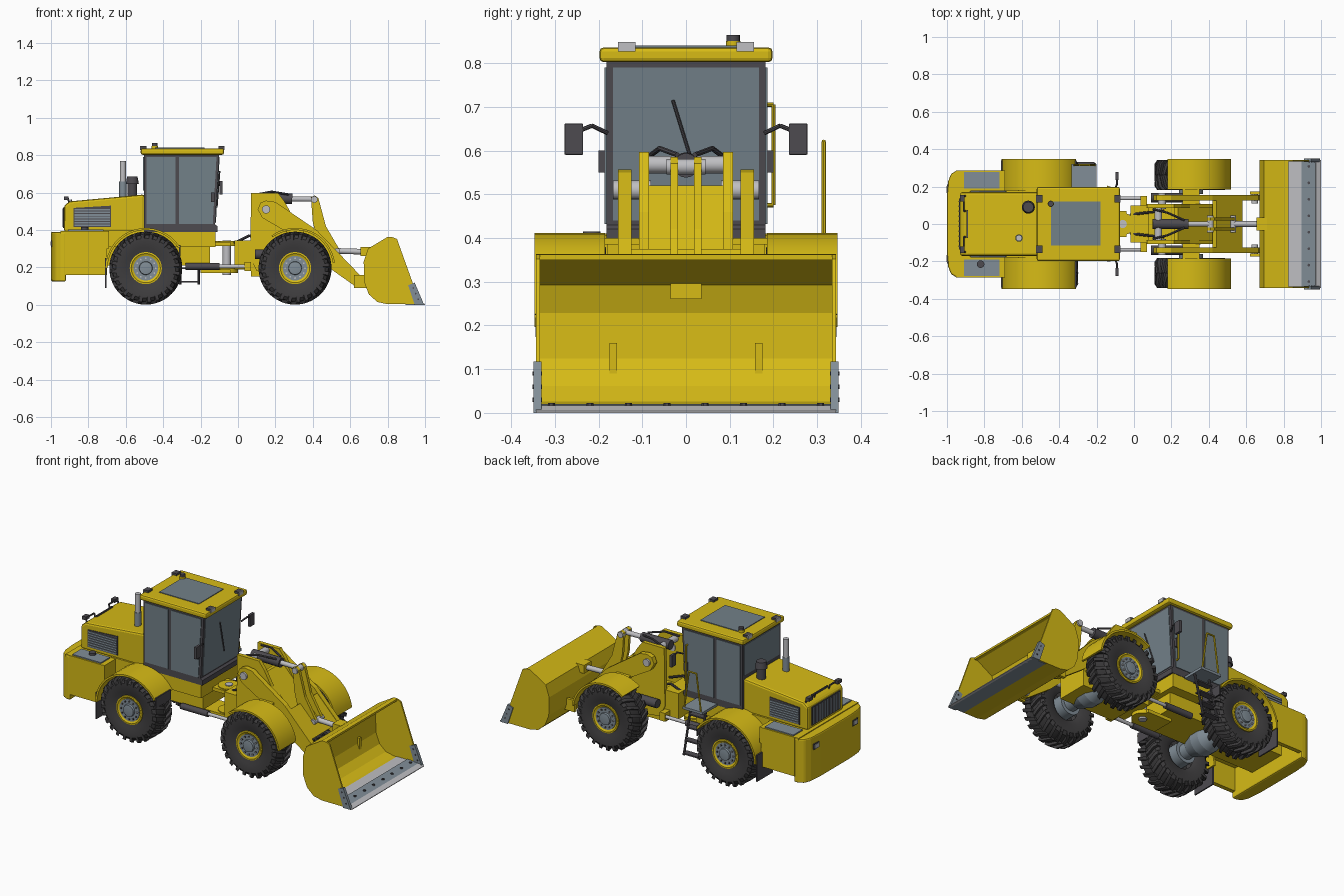
import bpy, bmesh, math
from mathutils import Vector, Matrix


def material(name, r, g, b):
    m = bpy.data.materials.new(name)
    m.diffuse_color = (r, g, b, 1)
    return m


YELLOW = material("yellow paint", 0.68, 0.50, 0.008)
TYRE = material("tyre rubber", 0.05, 0.048, 0.05)
DARK = material("dark trim", 0.075, 0.07, 0.08)
GLASS = material("blue grey glass", 0.17, 0.22, 0.25)
STEEL = material("steel grey", 0.22, 0.27, 0.31)
SILVER = material("light silver", 0.52, 0.52, 0.54)


def finish(name, bm, mats, bevel=0, smooth=False):
    bmesh.ops.recalc_face_normals(bm, faces=bm.faces)
    me = bpy.data.meshes.new(name)
    bm.to_mesh(me)
    bm.free()
    for m in mats if isinstance(mats, list) else [mats]:
        me.materials.append(m)
    ob = bpy.data.objects.new(name, me)
    bpy.context.collection.objects.link(ob)
    if bevel:
        mod = ob.modifiers.new("bevel", 'BEVEL')
        mod.width, mod.segments, mod.limit_method = bevel, 2, 'ANGLE'
    if smooth:
        bpy.context.view_layer.objects.active = ob
        ob.select_set(True)
        bpy.ops.object.shade_smooth_by_angle(angle=math.radians(35))
        ob.select_set(False)
    return ob


def prism(name, pts, a, b, mat, bevel=0, axis='y', smooth=False):
    """Extrude an xz (axis y) or xy (axis z) outline from a to b."""
    bm = bmesh.new()
    at = (lambda p, d: (p[0], d, p[1])) if axis == 'y' else (lambda p, d: (p[0], p[1], d))
    lo = [bm.verts.new(at(p, a)) for p in pts]
    hi = [bm.verts.new(at(p, b)) for p in pts]
    bm.faces.new(lo)
    bm.faces.new(hi)
    for i in range(len(pts)):
        j = (i + 1) % len(pts)
        bm.faces.new((lo[i], lo[j], hi[j], hi[i]))
    return finish(name, bm, mat, bevel, smooth)


def box(name, x0, x1, y0, y1, z0, z1, mat, bevel=0):
    return prism(name, [(x0, z0), (x1, z0), (x1, z1), (x0, z1)], y0, y1, mat, bevel)


def rod(name, p, q, r, mat, n=16, r2=None):
    p, q = Vector(p), Vector(q)
    d = q - p
    bm = bmesh.new()
    bmesh.ops.create_cone(bm, cap_ends=True, segments=n, radius1=r, radius2=r if r2 is None else r2,
                          depth=d.length, matrix=Matrix.Translation((p + q) / 2) @ d.to_track_quat('Z', 'Y').to_matrix().to_4x4())
    return finish(name, bm, mat, 0, True)


def pipe(name, pts, r, mat):
    for p, q in zip(pts, pts[1:]):
        rod(name, p, q, r, mat, 8)


def lathe(bm, prof, n, idx):
    """Revolve (radius, y) points about the y axis."""
    rings = [[bm.verts.new((r * math.cos(t), y, r * math.sin(t)))
              for t in (2 * math.pi * i / n for i in range(n))] for r, y in prof]
    for u, v in zip(rings, rings[1:]):
        for i in range(n):
            j = (i + 1) % n
            bm.faces.new((u[i], u[j], v[j], v[i])).material_index = idx
    bm.faces.new(rings[-1]).material_index = idx


# Wheels: tyre, chevron lugs, yellow rim, grey hub and bolts
bm = bmesh.new()
lathe(bm, [(0.08, 0.06), (0.11, 0.075), (0.16, 0.076), (0.178, 0.062), (0.182, 0), (0.178, -0.062),
           (0.16, -0.076), (0.11, -0.075), (0.084, -0.062)], 48, 0)
for s in (-1, 1):
    for i in range(24):
        t = 2 * math.pi * (i + 0.25 * s) / 24
        sec = [(0.0, 0.195, 0.178, 0.0), (0.06, 0.195, 0.174, 0.12), (0.079, 0.182, 0.15, 0.17)]
        rows = [[bm.verts.new((r * math.cos(t + k + w), s * y, r * math.sin(t + k + w)))
                 for r, w in ((ro, -0.05), (ro, 0.05), (ri, 0.055), (ri, -0.055))] for y, ro, ri, k in sec]
        for u, v in zip(rows, rows[1:]):
            for a in range(4):
                bm.faces.new((u[a], u[(a + 1) % 4], v[(a + 1) % 4], v[a]))
        bm.faces.new(rows[0])
        bm.faces.new(rows[2])
lathe(bm, [(0.086, -0.05), (0.086, -0.07), (0.078, -0.071), (0.066, -0.063)], 32, 1)
lathe(bm, [(0.066, -0.062), (0.066, -0.068), (0.036, -0.068), (0.034, -0.08), (0.02, -0.082)], 32, 2)
for i in range(12):
    t = math.pi * i / 6
    n0 = len(bm.faces)
    bmesh.ops.create_cone(bm, cap_ends=True, segments=6, radius1=0.005, radius2=0.005, depth=0.012, matrix=Matrix.Translation(
        (0.053 * math.cos(t), -0.07, 0.053 * math.sin(t))) @ Matrix.Rotation(math.pi / 2, 4, 'X'))
    bm.faces.ensure_lookup_table()
    for f in bm.faces[n0:]:
        f.material_index = 3
wheel = finish("wheel", bm, [TYRE, YELLOW, STEEL, SILVER], 0, True)
for k, (x, s) in enumerate([(-0.493, -1), (-0.493, 1), (0.305, -1), (0.305, 1)]):
    ob = wheel if k == 0 else wheel.copy()
    if k:
        bpy.context.collection.objects.link(ob)
    ob.location = (x, s * 0.262, 0.196)
    ob.rotation_euler = (0, 0, math.pi if s > 0 else 0)

# Axles with differential housings
for x in (-0.493, 0.305):
    rod("axle", (x, -0.2, 0.196), (x, 0.2, 0.196), 0.045, STEEL, 24)
    for s in (-1, 1):
        rod("axle_flare", (x, s * 0.03, 0.196), (x, s * 0.11, 0.196), 0.08, STEEL, 24, 0.05)
        rod("axle_hub", (x, s * 0.16, 0.196), (x, s * 0.24, 0.196), 0.065, STEEL, 24)
    rod("differential", (x, -0.03, 0.196), (x, 0.03, 0.196), 0.08, STEEL, 24)


# Fenders
def fender(name, x, a0, a1, y0, y1):
    ang = [math.radians(a0 + (a1 - a0) * i / 16) for i in range(17)]
    pts = [(x + 0.215 * math.cos(t), 0.196 + 0.215 * math.sin(t)) for t in ang]
    pts += [(x + 0.204 * math.cos(t), 0.196 + 0.204 * math.sin(t)) for t in reversed(ang)]
    prism(name, pts, y0, y1, YELLOW, 0, 'y', True)


for s in (-1, 1):
    fender("rear_fender", -0.493, 180, 32, s * 0.17, s * 0.347)
    fender("front_fender", 0.305, 126, 8, s * 0.185, s * 0.347)
    box("front_fender_bracket", 0.26, 0.35, s * 0.1, s * 0.2, 0.385, 0.4, YELLOW)
    box("rear_mudflap", -0.712, -0.704, s * 0.19, s * 0.34, 0.09, 0.25, DARK)
    box("front_mudflap", -0.315, -0.308, s * 0.2, s * 0.34, 0.26, 0.32, DARK)

# Rear body: counterweight, side walls, deck
prism("counterweight", [(-0.92, -0.287), (-0.95, -0.285), (-0.978, -0.268), (-0.993, -0.23), (-1.0, -0.15), (-1.0, 0.15),
                        (-0.993, 0.23), (-0.978, 0.268), (-0.95, 0.285), (-0.92, 0.287)], 0.125, 0.39, YELLOW, 0.008, 'z')
box("rear_deck", -0.95, -0.69, -0.285, 0.285, 0.30, 0.395, YELLOW)
box("rear_frame", -0.92, -0.15, -0.12, 0.12, 0.21, 0.40, YELLOW)
box("rear_body", -0.72, -0.12, -0.18, 0.18, 0.31, 0.40, YELLOW)
for s in (-1, 1):
    box("rear_side_wall", -0.925, -0.70, s * 0.262, s * 0.287, 0.16, 0.395, YELLOW)
    box("deck_grating", -0.91, -0.72, s * 0.19, s * 0.278, 0.395, 0.402, STEEL)
    box("tail_light", -1.001, -0.99, s * 0.16, s * 0.21, 0.31, 0.345, DARK)
    box("tail_light_lens", -1.003, -1.0, s * 0.166, s * 0.204, 0.316, 0.339, SILVER)
rod("fuel_cap", (-0.82, -0.215, 0.40), (-0.82, -0.215, 0.415), 0.02, DARK)

# Engine hood with grilles
prism("hood", [(-0.93, 0.39), (-0.5, 0.39), (-0.5, 0.59), (-0.9, 0.553), (-0.93, 0.53)], -0.17, 0.17, YELLOW, 0.012)
box("rear_grille", -0.935, -0.925, -0.135, 0.135, 0.41, 0.52, DARK)
for i in range(10):
    y = -0.12 + i * 0.0267
    box("rear_grille_slat", -0.939, -0.93, y - 0.004, y + 0.004, 0.415, 0.515, STEEL)
for s in (-1, 1):
    prism("side_grille", [(-0.88, 0.415), (-0.68, 0.415), (-0.68, 0.53), (-0.88, 0.518)], s * 0.165, s * 0.174, DARK)
    for i in range(7):
        box("side_grille_slat", -0.875, -0.685, s * 0.17, s * 0.178, 0.42 + i * 0.014, 0.429 + i * 0.014, STEEL)
    pipe("hood_rail", [(-0.90, s * 0.15, 0.54), (-0.91, s * 0.15, 0.57), (-0.91, s * 0.07, 0.57), (-0.90, s * 0.07, 0.54)], 0.005, DARK)
    box("hood_lamp", -0.93, -0.905, s * 0.12, s * 0.155, 0.56, 0.58, DARK)
box("hood_slot", -0.895, -0.887, -0.075, 0.075, 0.55, 0.562, DARK)
rod("exhaust_base", (-0.615, -0.075, 0.57), (-0.615, -0.075, 0.66), 0.02, STEEL)
rod("exhaust_pipe", (-0.615, -0.075, 0.65), (-0.615, -0.075, 0.77), 0.016, SILVER)
rod("air_cleaner_stem", (-0.565, 0.09, 0.57), (-0.565, 0.09, 0.66), 0.026, DARK)
rod("air_cleaner_cap", (-0.565, 0.09, 0.645), (-0.565, 0.09, 0.685), 0.035, DARK, 20, 0.028)

# Cab: dark frame, glass plates, roof
prism("cab_frame", [(-0.503, 0.39), (-0.11, 0.39), (-0.11, 0.42), (-0.122, 0.43), (-0.1, 0.805), (-0.503, 0.805)], -0.182, 0.182, DARK)
prism("front_window", [(-0.122, 0.44), (-0.118, 0.44), (-0.098, 0.79), (-0.102, 0.79)], -0.167, 0.167, GLASS)
box("rear_window", -0.507, -0.5, -0.165, 0.165, 0.61, 0.79, GLASS)
for s in (-1, 1):
    box("rear_side_window", -0.49, -0.335, s * 0.18, s * 0.186, 0.432, 0.79, GLASS)
    prism("door_window", [(-0.315, 0.432), (-0.135, 0.432), (-0.115, 0.79), (-0.315, 0.79)], s * 0.18, s * 0.186, GLASS)
    box("door_handle", -0.145, -0.125, s * 0.185, s * 0.2, 0.55, 0.60, DARK)
    pipe("mirror_arm", [(-0.105, s * 0.18, 0.64), (-0.09, s * 0.215, 0.657), (-0.09, s * 0.245, 0.645)], 0.005, DARK)
    box("mirror", -0.1, -0.083, s * 0.235, s * 0.278, 0.59, 0.662, DARK, 0.003)
    for x, d in ((-0.09, 1), (-0.505, -1)):
        box("roof_lamp", x - 0.015, x + 0.015, s * 0.115, s * 0.155, 0.827, 0.848, DARK)
        box("roof_lamp_lens", x + d * 0.015, x + d * 0.019, s * 0.115, s * 0.155, 0.827, 0.848, SILVER)
rod("wiper", (-0.113, 0.03, 0.52), (-0.098, -0.03, 0.715), 0.004, DARK, 8)
box("roof", -0.52, -0.075, -0.198, 0.198, 0.802, 0.836, YELLOW, 0.01)
box("roof_panel", -0.445, -0.18, -0.115, 0.12, 0.834, 0.84, GLASS)
rod("beacon_base", (-0.445, 0.108, 0.83), (-0.445, 0.108, 0.85), 0.017, YELLOW)
rod("beacon", (-0.445, 0.108, 0.85), (-0.445, 0.108, 0.864), 0.015, DARK)

# Access ladder, platform and handrails on the left side
box("ladder_platform", -0.335, -0.2, 0.18, 0.32, 0.385, 0.40, STEEL)
for x in (-0.31, -0.21):
    rod("ladder_rail", (x, 0.25, 0.39), (x, 0.32, 0.11), 0.007, DARK, 8)
for i in range(4):
    y, z = 0.317 - i * 0.018, 0.12 + i * 0.072
    box("ladder_step", -0.31, -0.21, y - 0.025, y + 0.015, z, z + 0.008, DARK)
pipe("handrail", [(-0.32, 0.315, 0.40), (-0.29, 0.315, 0.62), (-0.24, 0.315, 0.62), (-0.21, 0.315, 0.40)], 0.005, YELLOW)
pipe("grab_rail", [(-0.14, 0.185, 0.705), (-0.14, 0.2, 0.705), (-0.14, 0.2, 0.475), (-0.14, 0.185, 0.475)], 0.005, YELLOW)

# Articulation joint and steering cylinders
for z in (0.17, 0.315):
    box("hinge_plate", -0.2, -0.04, -0.07, 0.07, z, z + 0.02, YELLOW)
    rod("hinge_disc", (-0.06, 0, z), (-0.06, 0, z + 0.025), 0.06, YELLOW, 24)
rod("hinge_pin", (-0.06, 0, 0.16), (-0.06, 0, 0.345), 0.022, SILVER)
box("front_hinge_block", -0.02, 0.08, -0.1, 0.1, 0.19, 0.345, YELLOW)
for s in (-1, 1):
    rod("steering_barrel", (-0.28, s * 0.137, 0.205), (-0.1, s * 0.137, 0.205), 0.018, DARK)
    rod("steering_rod", (-0.1, s * 0.137, 0.205), (0.05, s * 0.137, 0.205), 0.01, SILVER)
    box("steering_lug", 0.035, 0.07, s * 0.09, s * 0.15, 0.18, 0.23, YELLOW)

# Front frame and loader tower
box("front_frame", 0.07, 0.43, -0.095, 0.095, 0.15, 0.30, YELLOW)
for s in (-1, 1):
    prism("tower_plate", [(0.07, 0.597), (0.215, 0.597), (0.25, 0.55), (0.3, 0.46), (0.42, 0.34), (0.42, 0.24), (0.3, 0.16),
                          (0.1, 0.18), (0.065, 0.25)], s * 0.085, s * 0.108, YELLOW)
    rod("lift_barrel", (0.09, s * 0.14, 0.27), (0.30, s * 0.14, 0.27), 0.026, DARK)
    rod("lift_rod", (0.30, s * 0.14, 0.27), (0.46, s * 0.14, 0.265), 0.014, SILVER)
    # Boom arms
    prism("boom_arm", [(0.105, 0.51), (0.12, 0.545), (0.15, 0.557), (0.2, 0.55), (0.42, 0.40), (0.665, 0.145), (0.67, 0.115),
                       (0.65, 0.095), (0.625, 0.1), (0.47, 0.21), (0.31, 0.36), (0.13, 0.465)], s * 0.125, s * 0.155, YELLOW)
    rod("boom_pivot", (0.15, s * 0.08, 0.51), (0.15, s * 0.167, 0.51), 0.022, SILVER)
    rod("bucket_pivot", (0.645, s * 0.11, 0.12), (0.645, s * 0.17, 0.12), 0.018, SILVER)
    box("bucket_bracket", 0.62, 0.70, s * 0.158, s * 0.175, 0.09, 0.16, YELLOW)
prism("tower_front_plate", [(0.215, 0.52), (0.235, 0.52), (0.42, 0.33), (0.40, 0.33)], -0.09, 0.09, YELLOW)
prism("boom_cross_plate", [(0.42, 0.36), (0.44, 0.375), (0.58, 0.23), (0.56, 0.215)], -0.13, 0.13, YELLOW)
rod("tower_cross_pin", (0.13, -0.1, 0.568), (0.13, 0.1, 0.568), 0.02, SILVER)

# Tilt cylinder, bellcrank and bucket link
rod("tilt_barrel", (0.1, 0, 0.568), (0.29, 0, 0.566), 0.028, DARK)
rod("tilt_rod", (0.29, 0, 0.566), (0.41, 0, 0.565), 0.014, SILVER)
rod("bellcrank_top_pin", (0.408, -0.045, 0.563), (0.408, 0.045, 0.563), 0.018, SILVER)
for s in (-1, 1):
    prism("bellcrank", [(0.39, 0.575), (0.41, 0.585), (0.43, 0.57), (0.47, 0.42), (0.54, 0.30), (0.54, 0.275), (0.51, 0.27),
                        (0.42, 0.36), (0.40, 0.44)], s * 0.018, s * 0.036, YELLOW)
    pipe("hydraulic_hose", [(0.1, s * 0.08, 0.59), (0.18, s * 0.06, 0.605), (0.27, s * 0.02, 0.59)], 0.006, DARK)
    pipe("frame_hose", [(-0.02, s * 0.05, 0.33), (0.06, s * 0.06, 0.37), (0.16, s * 0.07, 0.33)], 0.007, DARK)
rod("bellcrank_low_pin", (0.53, -0.045, 0.288), (0.53, 0.045, 0.288), 0.015, SILVER)
rod("bucket_link", (0.53, 0, 0.288), (0.69, 0, 0.283), 0.015, SILVER)
box("bucket_link_lug", 0.655, 0.71, -0.035, 0.035, 0.26, 0.31, YELLOW)

# Bucket: bent shell, side plates, wear strips, blade and bolts
back = [(0.825, 0.362), (0.80, 0.363), (0.695, 0.30), (0.672, 0.23), (0.675, 0.12), (0.70, 0.055), (0.745, 0.015), (0.80, 0.003), (0.94, 0.003)]
inner = [(0.94, 0.012), (0.805, 0.014), (0.752, 0.026), (0.71, 0.062), (0.686, 0.124), (0.683, 0.228), (0.704, 0.292), (0.803, 0.351), (0.825, 0.35)]
prism("bucket_shell", back + inner, -0.338, 0.338, YELLOW)
side = back[:-1] + [(0.975, 0.003), (0.85, 0.352)]
for s in (-1, 1):
    prism("bucket_side", side, s * 0.334, s * 0.343, YELLOW)
    prism("side_cutter", [(0.91, 0.105), (0.945, 0.118), (0.995, 0.0), (0.945, 0.0)], s * 0.331, s * 0.349, STEEL)
    for i in range(3):
        rod("cutter_bolt", (0.937 + i * 0.013, s * 0.329, 0.09 - i * 0.03), (0.937 + i * 0.013, s * 0.351, 0.09 - i * 0.03), 0.005, DARK, 6)
box("floor_liner", 0.825, 0.91, -0.334, 0.334, 0.01, 0.016, SILVER)
prism("cutting_blade", [(0.895, 0.0), (0.985, 0.0), (0.975, 0.014), (0.895, 0.02)], -0.338, 0.338, STEEL)
prism("blade_edge", [(0.965, 0.0), (1.0, 0.0), (1.0, 0.004), (0.972, 0.0165)], -0.343, 0.343, SILVER)
for i in range(8):
    y = -0.308 + i * 0.088
    rod("blade_bolt", (0.935, y, 0.01), (0.935, y, 0.023), 0.008, DARK, 6)
